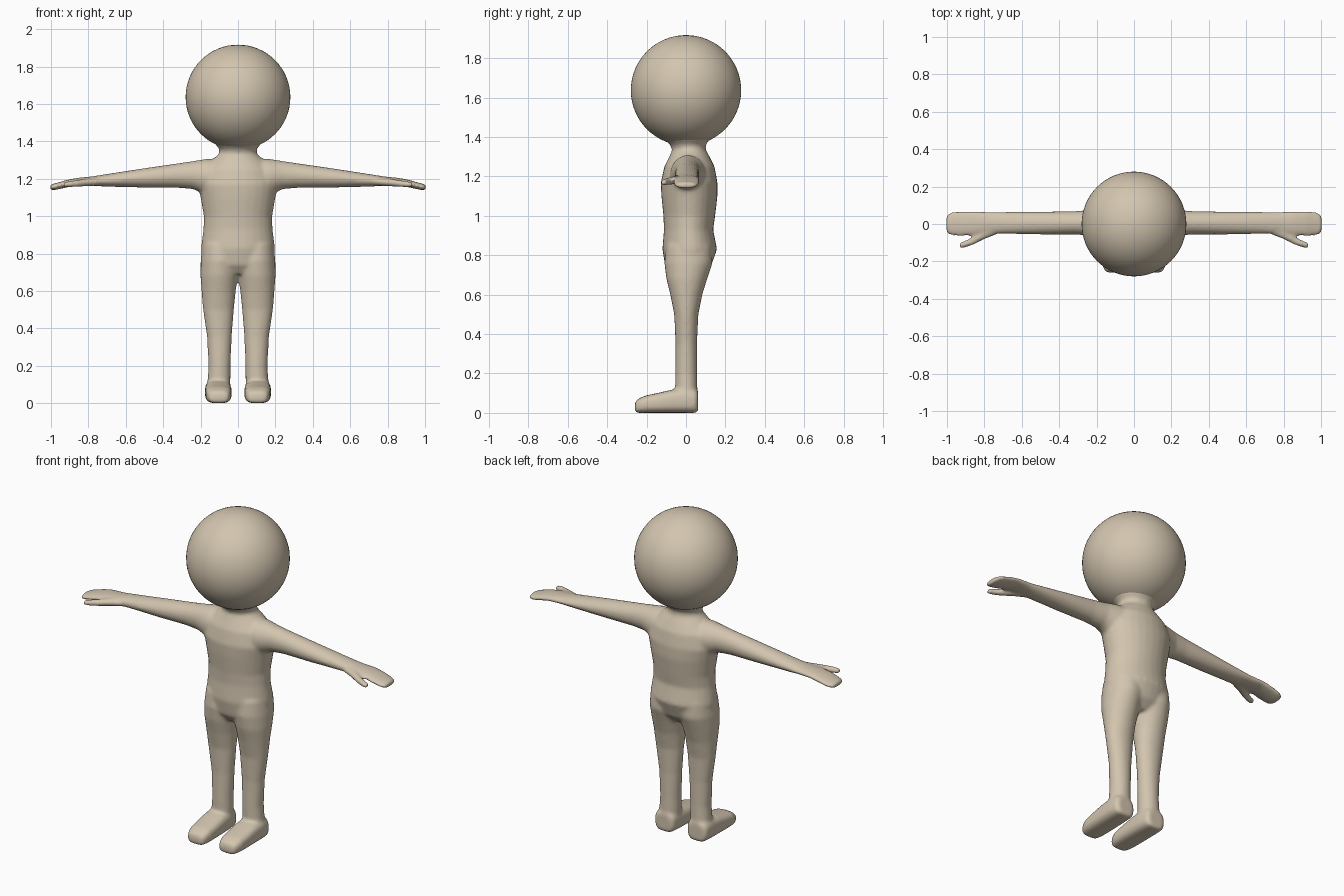
import bpy, bmesh, math
from mathutils import Vector

skin = bpy.data.materials.new("warm_beige")
skin.diffuse_color = (0.65, 0.56, 0.43, 1)


def loft(bm, axis, rings, side=1, power=2.0, n=28):
    """Closed tube along an axis; ring = (position, lo_a, hi_a, lo_b, hi_b)."""
    loops = []
    for t, a0, a1, b0, b1 in rings:
        loop = []
        for k in range(n):
            w = 2 * math.pi * k / n
            c, s = math.cos(w), math.sin(w)
            c = math.copysign(abs(c) ** (2 / power), c)
            s = math.copysign(abs(s) ** (2 / power), s)
            p = [(a0 + a1) / 2 + c * (a1 - a0) / 2, (b0 + b1) / 2 + s * (b1 - b0) / 2]
            p.insert(axis, t)
            loop.append(bm.verts.new((p[0] * side, p[1], p[2])))
        loops.append(loop)
    for lo, hi in zip(loops, loops[1:]):
        for k in range(n):
            bm.faces.new((lo[k], lo[(k + 1) % n], hi[(k + 1) % n], hi[k]))
    bm.faces.new(loops[0])
    bm.faces.new(loops[-1])


# z, then x range and y range
torso = [(0.69, -.13, .13, -.07, .08), (0.74, -.19, .19, -.105, .125),
         (0.83, -.198, .198, -.12, .158), (0.93, -.185, .185, -.112, .138),
         (1.0, -.183, .183, -.115, .148), (1.1, -.20, .20, -.125, .16),
         (1.17, -.215, .215, -.128, .16), (1.25, -.19, .19, -.11, .145),
         (1.30, -.14, .14, -.085, .12), (1.335, -.10, .10, -.07, .10),
         (1.36, -.10, .10, -.08, .10), (1.40, -.135, .135, -.125, .13)]
leg = [(0.04, .05, .16, -.05, .055), (0.12, .04, .163, -.055, .058),
       (0.2, .04, .158, -.055, .056), (0.35, .034, .165, -.053, .056),
       (0.5, .022, .187, -.06, .063), (0.6, .012, .195, -.08, .083),
       (0.68, .0, .201, -.10, .108), (0.76, -.01, .2, -.11, .135),
       (0.85, .0, .19, -.10, .13)]
# x, then y range and z range
arm = [(0.05, -.08, .10, 1.10, 1.30), (0.16, -.08, .10, 1.11, 1.308),
       (0.24, -.062, .075, 1.145, 1.295), (0.32, -.056, .068, 1.152, 1.283),
       (0.5, -.056, .066, 1.153, 1.257), (0.7, -.053, .064, 1.158, 1.226),
       (0.78, -.054, .064, 1.163, 1.213), (0.86, -.062, .07, 1.165, 1.205),
       (0.92, -.066, .07, 1.153, 1.193), (0.97, -.063, .066, 1.142, 1.178),
       (0.995, -.055, .055, 1.138, 1.172), (1.005, -.04, .04, 1.141, 1.168)]
thumb = [(0.72, -.05, .02, 1.165, 1.21), (0.8, -.082, -.02, 1.16, 1.203),
         (0.85, -.107, -.062, 1.157, 1.196), (0.9, -.126, -.088, 1.153, 1.189),
         (0.935, -.13, -.1, 1.154, 1.184)]
# y, then x range and z range
foot = [(-.26, .065, .14, 0, .05), (-.25, .048, .158, 0, .067),
        (-.21, .036, .172, 0, .087), (-.14, .034, .176, 0, .102),
        (-.07, .034, .177, 0, .118), (0, .036, .177, 0, .125),
        (.045, .042, .172, 0, .12), (.062, .055, .158, 0, .11)]

# Body: overlapping limbs fused into one soft skin
bm = bmesh.new()
loft(bm, 2, torso)
for side in (1, -1):
    loft(bm, 2, leg, side)
    loft(bm, 0, arm, side)
    loft(bm, 0, thumb, side)
    loft(bm, 1, foot, side, 3.0)
bmesh.ops.recalc_face_normals(bm, faces=bm.faces)
mesh = bpy.data.meshes.new("body")
bm.to_mesh(mesh)
bm.free()
mesh.materials.append(skin)
body = bpy.data.objects.new("body", mesh)
bpy.context.collection.objects.link(body)
fuse = body.modifiers.new("fuse", 'REMESH')
fuse.mode = 'VOXEL'
fuse.voxel_size = 0.009
fuse.use_smooth_shade = True
soften = body.modifiers.new("soften", 'SMOOTH')
soften.factor = 0.5
soften.iterations = 9

# Head: plain round ball
bpy.ops.mesh.primitive_uv_sphere_add(segments=64, ring_count=32, radius=0.28,
                                     location=(0, 0, 1.637))
head = bpy.context.object
head.name = "head"
head.data.materials.append(skin)
bpy.ops.object.shade_smooth()
